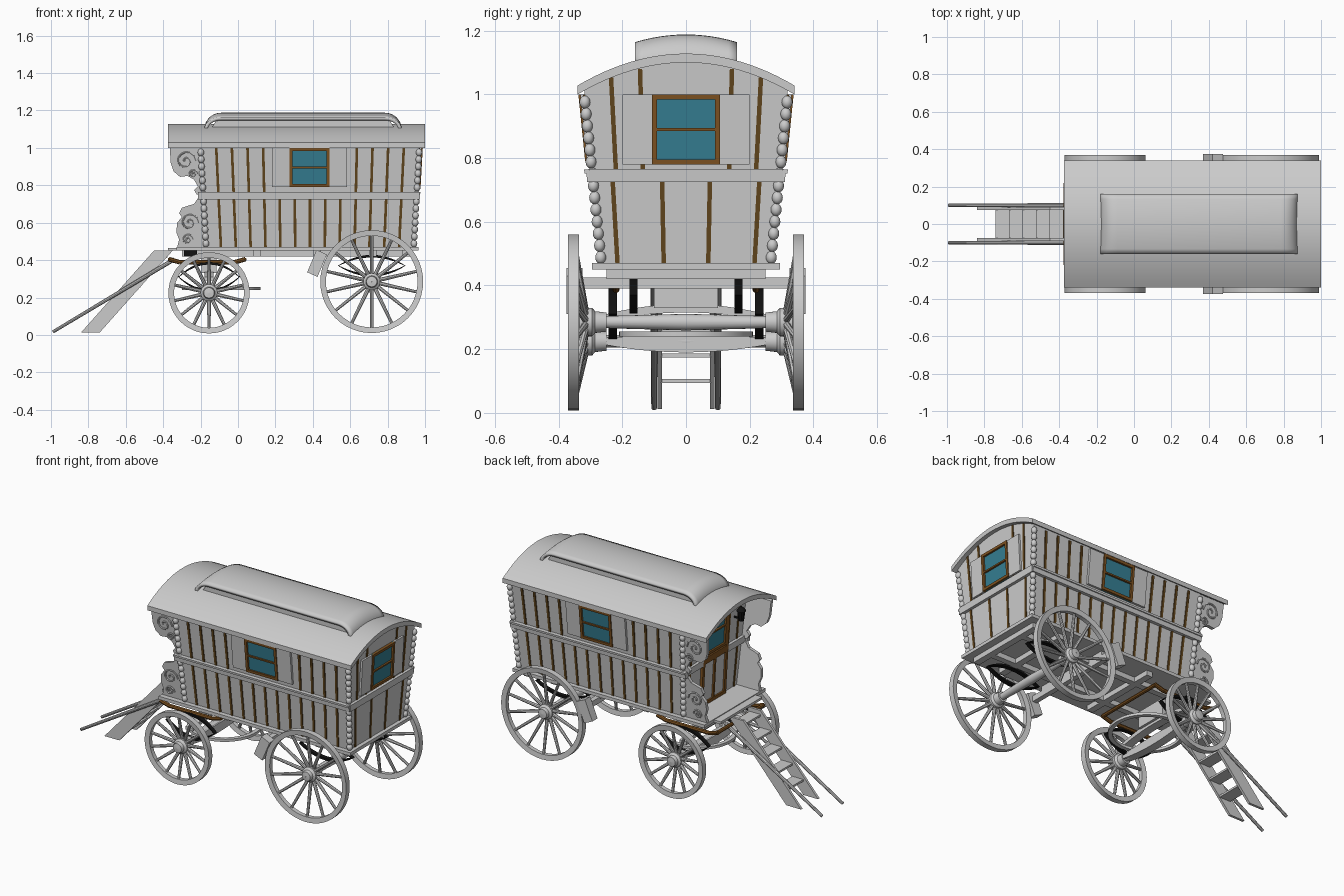
import bpy, bmesh, math
from mathutils import Vector

cube = bpy.data.objects.get("Cube")
if cube:
    bpy.data.objects.remove(cube)


def material(name, rgb):
    m = bpy.data.materials.new(name)
    m.use_nodes = True
    m.diffuse_color = (*rgb, 1)
    m.node_tree.nodes["Principled BSDF"].inputs["Base Color"].default_value = (*rgb, 1)
    return m


GREY = material("pale grey", (0.6, 0.6, 0.6))
WOOD = material("frame brown", (0.21, 0.085, 0.015))
DARK = material("groove brown", (0.12, 0.06, 0.012))
GLASS = material("teal glass", (0.035, 0.21, 0.29))
BLACK = material("black iron", (0.006, 0.006, 0.006))


def finish(name, bm, mat, smooth=False):
    bmesh.ops.recalc_face_normals(bm, faces=bm.faces)
    me = bpy.data.meshes.new(name)
    bm.to_mesh(me)
    bm.free()
    ob = bpy.data.objects.new(name, me)
    bpy.context.collection.objects.link(ob)
    me.materials.append(mat)
    if smooth:
        bpy.ops.object.select_all(action='DESELECT')
        ob.select_set(True)
        bpy.context.view_layer.objects.active = ob
        bpy.ops.object.shade_smooth_by_angle(angle=math.radians(35))
    return ob


# Wall surfaces: each maps (along, height, outward depth) to a point
def lean(z):
    return (z - 0.46) / 0.54

def half_width(z):
    return 0.265 + 0.055 * lean(z)

def end_x(s, z):
    return (0.94 if s > 0 else -0.17) + s * 0.03 * lean(z)

def side(s):
    return lambda a, z, d: Vector((a, s * (half_width(z) + d), z))

def end(s):
    return lambda a, z, d: Vector((end_x(s, z) + s * d, a, z))

def along_y(a, z, d):
    return Vector((a, d, z))

def along_x(a, z, d):
    return Vector((d, a, z))


def plates(name, surface, outlines, d0, d1, mat, smooth=False):
    """Extrude closed outlines on a surface from depth d0 to d1."""
    bm = bmesh.new()
    for pts in outlines:
        lo = [bm.verts.new(surface(a, z, d0)) for a, z in pts]
        hi = [bm.verts.new(surface(a, z, d1)) for a, z in pts]
        bm.faces.new(lo)
        bm.faces.new(hi)
        for i in range(len(pts)):
            j = (i + 1) % len(pts)
            bm.faces.new((lo[i], lo[j], hi[j], hi[i]))
    return finish(name, bm, mat, smooth)


def rect(a0, a1, z0, z1):
    return [(a0, z0), (a1, z0), (a1, z1), (a0, z1)]

def box(name, x0, x1, y0, y1, z0, z1, mat=GREY):
    return plates(name, along_y, [rect(x0, x1, z0, z1)], y0, y1, mat)


def rods(name, segments, mat=GREY, sides=10):
    """Tapered round rods, each (start, end, start radius, end radius)."""
    bm = bmesh.new()
    for p, q, r0, r1 in segments:
        p, q = Vector(p), Vector(q)
        rot = Vector((0, 0, 1)).rotation_difference(q - p).to_matrix().to_4x4()
        rot.translation = (p + q) / 2
        bmesh.ops.create_cone(bm, cap_ends=True, segments=sides, radius1=r0, radius2=r1,
                              depth=(q - p).length, matrix=rot)
    return finish(name, bm, mat, True)


def lathe(name, centre, profile, mat=GREY, axis='y', closed=True, n=48):
    """Turn a (radius, offset) profile about an axis."""
    bm, rings = bmesh.new(), []
    for k in range(n):
        c, s = math.cos(math.tau * k / n), math.sin(math.tau * k / n)
        rings.append([bm.verts.new(Vector(centre) + (Vector((r * c, o, r * s)) if axis == 'y'
                      else Vector((r * c, r * s, o)))) for r, o in profile])
    m = len(profile)
    for k in range(n):
        a, b = rings[k], rings[(k + 1) % n]
        for i in range(m if closed else m - 1):
            bm.faces.new((a[i], a[(i + 1) % m], b[(i + 1) % m], b[i]))
    return finish(name, bm, mat, True)


# Roof arch
def arch(y, base=1.0, rise=0.1):
    return base + rise * (1 - (y / 0.34) ** 2)

ys = [0.34 * (i / 12 - 1) for i in range(25)]
roof = [(y, arch(y)) for y in ys] + [(y, arch(y, 1.028)) for y in reversed(ys)]
plates("roof", along_x, [roof], -0.375, 1.0, GREY, True)

# Body shell with arched gables
outline = [(-half_width(0.46), 0.46), (half_width(0.46), 0.46)]
outline += [(y * 0.94, arch(y * 0.94) + 0.005) for y in reversed(ys)]
bm = bmesh.new()
loops = [[bm.verts.new(end(s)(a, z, 0)) for a, z in outline] for s in (-1, 1)]
for loop in loops:
    bm.faces.new(loop)
for i in range(len(outline)):
    j = (i + 1) % len(outline)
    bm.faces.new((loops[0][i], loops[0][j], loops[1][j], loops[1][i]))
finish("body", bm, GREY)

# Raised skylight: curved lid over a recessed core
def skylight_lid(name, x0, x1, hw, drop, thick):
    stations = [(x0 + 0.09 * (1 - math.cos(t)), math.sin(t)) for t in
                [math.pi / 2 * i / 8 for i in range(9)]]
    stations += [(x0 + x1 - x, h) for x, h in reversed(stations)]
    bm, rows = bmesh.new(), []
    for x, h in stations:
        rows.append([])
        for i in range(13):
            t = i / 6 - 1
            top = 1.188 - drop - 0.024 * t * t
            rows[-1].append(bm.verts.new((x, hw * t, 1.10 + h * (top - 1.10))))
    for a, b in zip(rows, rows[1:]):
        for i in range(12):
            bm.faces.new((a[i], a[i + 1], b[i + 1], b[i]))
    ob = finish(name, bm, GREY, True)
    mod = ob.modifiers.new("thickness", 'SOLIDIFY')
    mod.thickness, mod.offset = thick, -1

skylight_lid("skylight_lid", -0.18, 0.875, 0.16, 0, 0.018)
plates("skylight_core", along_y, [[(-0.15, 1.09), (0.845, 1.09), (0.81, 1.15), (-0.115, 1.15)]],
       -0.14, 0.14, GREY)

# Windows with frame and shutters
def window(name, surface, c, hw, z0, z1, shutter):
    if shutter:
        plates(name + "_shutters", surface, [rect(c - shutter, c - hw, z0, z1),
               rect(c + hw, c + shutter, z0, z1)], -0.002, 0.012, GREY)
    plates(name + "_glass", surface, [rect(c - hw, c + hw, z0, z1)], -0.002, 0.007, GLASS)
    b, m = 0.016, (z0 + z1) / 2
    bars = [rect(c - hw, c - hw + b, z0, z1), rect(c + hw - b, c + hw, z0, z1)]
    bars += [rect(c - hw + b, c + hw - b, z - 0.5 * h, z + 0.5 * h)
             for z, h in ((z0 + b / 2, b), (z1 - b / 2, b), (m, 0.009))]
    plates(name + "_frame", surface, bars, -0.002, 0.018, WOOD)


# Side walls: grooves, rails, windows, porch brackets
def groove_x(u, z):
    return end_x(-1, z) + u * (end_x(1, z) - end_x(-1, z))

def groove(u, z0, z1, w=0.007):
    a, b = groove_x(u, z0), groove_x(u, z1)
    return [(a - w, z0), (a + w, z0), (b + w, z1), (b - w, z1)]

UPPER = [(-0.2, 1.01), (-0.365, 1.01), (-0.36, 0.92), (-0.345, 0.875), (-0.31, 0.845), (-0.27, 0.85),
         (-0.235, 0.83), (-0.215, 0.795), (-0.235, 0.775), (-0.22, 0.75), (-0.18, 0.75)]
LOWER = [(-0.17, 0.47), (-0.325, 0.47), (-0.315, 0.51), (-0.33, 0.55), (-0.325, 0.6), (-0.3, 0.63),
         (-0.315, 0.65), (-0.3, 0.68), (-0.27, 0.69), (-0.235, 0.7), (-0.215, 0.73), (-0.18, 0.73)]
SCROLLS = [(-0.28, 0.93, 0.055), (-0.24, 0.86, 0.025), (-0.26, 0.6, 0.05), (-0.27, 0.51, 0.03)]

for s, tag in ((-1, "front"), (1, "back")):
    wall = side(s)
    strips = [groove(k / 14, 0.47, 0.725) for k in range(1, 14)]
    strips += [groove(k / 14, 0.76, 1.0) for k in range(1, 14) if not 0.18 < groove_x(k / 14, 0.88) < 0.59]
    plates(tag + "_wall_grooves", wall, strips, -0.003, 0.004, DARK)
    plates(tag + "_waist_rail", wall, [rect(-0.215, 0.97, 0.725, 0.758)], -0.01, 0.018, GREY)
    plates(tag + "_waist_moulding", wall, [rect(-0.215, 0.97, 0.752, 0.764)], -0.01, 0.024, GREY)
    window(tag + "_side_window", wall, 0.383, 0.107, 0.79, 1.0, 0.2)
    plates(tag + "_porch_brackets", wall, [UPPER, LOWER], -0.022, -0.002, GREY)
    spirals = []
    for cx, cz, r in SCROLLS:
        pts = [wall(cx + r * (1 - i / 20) * math.cos(i * 0.55), cz + r * (1 - i / 20) * math.sin(i * 0.55), 0)
               for i in range(19)]
        spirals += [(p, q, 0.005, 0.005) for p, q in zip(pts, pts[1:])]
    rods(tag + "_bracket_scrolls", spirals, GREY, 6)

# Beaded corner posts
bm = bmesh.new()
for s in (-1, 1):
    for e in (-1, 1):
        for k in range(14):
            z = 0.488 + k * 0.0375
            made = bmesh.ops.create_uvsphere(bm, u_segments=12, v_segments=8, radius=0.017)["verts"]
            bmesh.ops.scale(bm, verts=made, vec=(1, 1, 1.2))
            bmesh.ops.translate(bm, verts=made, vec=(end_x(e, z), s * half_width(z), z))
finish("corner_beads", bm, GREY, True)

# End walls
for s, tag in ((1, "rear"), (-1, "porch")):
    wall = end(s)
    strips = []
    for y in (-0.215, -0.07, 0.07, 0.215):
        strips.append([(y - 0.007, 0.47), (y + 0.007, 0.47), (y * 1.07 + 0.007, 0.725), (y * 1.07 - 0.007, 0.725)])
    for y in (-0.22, -0.135, 0.135, 0.22):
        t = arch(y) - 0.005
        strips.append([(y - 0.007, 0.76), (y + 0.007, 0.76), (y * 1.07 + 0.007, t), (y * 1.07 - 0.007, t)])
    plates(tag + "_end_grooves", wall, strips, -0.003, 0.004, DARK)
    spans = [(-0.305, 0.305)] if s > 0 else [(-0.3, -0.12), (0.12, 0.3)]
    plates(tag + "_end_rail", wall, [rect(a, b, 0.725, 0.765) for a, b in spans], -0.01, 0.018, GREY)
window("rear_window", end(1), 0, 0.107, 0.78, 1.0, 0.2)

# Porch door and lamps
plates("door_panel", end(-1), [rect(-0.11, 0.11, 0.47, 1.03)], -0.002, 0.006, GREY)
plates("door_frame", end(-1), [rect(-0.12, -0.1, 0.47, 1.03), rect(0.1, 0.12, 0.47, 1.03),
       rect(-0.1, 0.1, 0.73, 0.77), rect(-0.1, 0.1, 0.47, 0.49), rect(-0.007, 0.007, 0.49, 0.73)],
       -0.002, 0.016, WOOD)
window("door_window", end(-1), 0, 0.1, 0.78, 1.03, 0)
for s in (-1, 1):
    rods("porch_lamp", [((-0.24, s * 0.19, 0.9), (-0.24, s * 0.19, 0.96), 0.016, 0.024),
                        ((-0.24, s * 0.19, 0.96), (-0.24, s * 0.19, 0.985), 0.028, 0.006),
                        ((-0.19, s * 0.19, 0.91), (-0.24, s * 0.19, 0.91), 0.006, 0.006)], BLACK)

# Floor and chassis
box("floor", -0.33, 0.965, -0.295, 0.295, 0.45, 0.47)
box("porch_step", -0.375, -0.33, -0.2, 0.2, 0.45, 0.465)
for s in (-1, 1):
    box("chassis_beam", -0.3, 0.92, s * 0.13 - 0.018, s * 0.13 + 0.018, 0.42, 0.45)
for x in (0.1, 0.42, 0.72, 0.9):
    box("cross_beam", x - 0.02, x + 0.02, -0.25, 0.25, 0.42, 0.452)
box("brake_beam", 0.41, 0.44, -0.365, 0.365, 0.39, 0.425)
for s in (-1, 1):
    plates("brake_block", along_y, [[(0.37, 0.335), (0.425, 0.31), (0.475, 0.43), (0.42, 0.455)]],
           s * 0.325, s * 0.375, GREY)

# Wheels: dished spokes, rim, turned hub
def wheel(name, x, z, radius, spokes, s):
    c = (x, 0, z)
    r = radius
    lathe(name + "_rim", c, [(r, s * 0.336), (r, s * 0.37), (r - 0.03, s * 0.366), (r - 0.03, s * 0.34)])
    lathe(name + "_hub", c, [(0.001, s * 0.25), (0.03, s * 0.25), (0.034, s * 0.285), (0.045, s * 0.295),
                             (0.045, s * 0.335), (0.032, s * 0.345), (0.028, s * 0.365), (0.001, s * 0.368)],
          closed=False, n=24)
    segs = []
    for k in range(spokes):
        a = math.tau * (k + 0.5) / spokes
        d = Vector((math.cos(a), 0, math.sin(a)))
        segs.append((Vector((x, s * 0.315, z)) + d * 0.03, Vector((x, s * 0.352, z)) + d * (r - 0.02), 0.011, 0.008))
    rods(name + "_spokes", segs, GREY, 8)

for s, tag in ((-1, "front_side"), (1, "back_side")):
    wheel(tag + "_large_wheel", 0.715, 0.285, 0.275, 14, s)
    wheel(tag + "_small_wheel", -0.155, 0.225, 0.217, 14, s)

# Axles and curved bolsters
for x, z in ((0.715, 0.285), (-0.155, 0.225)):
    rods("axle", [((x, 0, z), (x, s * 0.29, z), 0.026, 0.018) for s in (-1, 1)], GREY, 16)
def bow(half, z, rise, n=12):
    return [(half * (2 * i / n - 1), z + rise * (1 - (2 * i / n - 1) ** 2)) for i in range(n + 1)]
plates("front_axle_belly", along_x, [bow(0.26, 0.215, -0.025) + bow(0.26, 0.235, 0.01)[::-1]], -0.18, -0.13, GREY)
plates("front_bolster", along_x, [bow(0.25, 0.29, 0.025) + bow(0.25, 0.31, 0.032)[::-1]], -0.18, -0.13, GREY)
box("front_pivot", -0.195, -0.115, -0.1, 0.1, 0.33, 0.43)
lathe("turntable_ring", (-0.09, 0, 0.248), [(0.21, -0.008), (0.21, 0.008), (0.185, 0.008), (0.185, -0.008)], axis='z')

# Leaf springs
def spring(x, z, half, rise, y):
    arcs = []
    for d in (-1, 1):
        inner = [(x + a, b) for a, b in bow(half, z, d * (rise - 0.014))]
        outer = [(x + a, b) for a, b in bow(half + 0.006, z, d * rise)]
        arcs.append(inner + outer[::-1])
    plates("leaf_spring", along_y, arcs, y - 0.013, y + 0.013, BLACK)

for s in (-1, 1):
    spring(0.715, 0.37, 0.175, 0.058, s * 0.165)
    spring(-0.155, 0.31, 0.16, 0.08, s * 0.23)
    box("spring_clip", -0.29, -0.22, s * 0.165 - 0.013, s * 0.165 + 0.013, 0.42, 0.452, BLACK)

# Wooden turning frame
for s in (-1, 1):
    rods("turning_frame_side", [((-0.37, s * 0.22, 0.405), (-0.31, s * 0.22, 0.388), 0.012, 0.012),
         ((-0.31, s * 0.22, 0.388), (-0.02, s * 0.22, 0.388), 0.012, 0.012),
         ((-0.02, s * 0.22, 0.388), (0.04, s * 0.22, 0.405), 0.012, 0.012)], WOOD, 8)
for x in (-0.365, 0.035):
    rods("turning_frame_bar", [((x, -0.22, 0.403), (x, 0.22, 0.403), 0.011, 0.011)], WOOD, 8)

# Shafts and entry ladder
for s in (-1, 1):
    rods("shaft", [((-0.99, s * 0.1, 0.016), (-0.34, s * 0.1, 0.405), 0.009, 0.012)])
    plates("ladder_stringer", along_y, [[(-0.84, 0.012), (-0.74, 0.012), (-0.35, 0.45), (-0.45, 0.45)]],
           s * 0.075, s * 0.09, GREY)
for k in range(5):
    x, z = -0.70 + 0.072 * k, 0.1 + 0.08 * k
    box("ladder_tread", x - 0.04, x + 0.035, -0.078, 0.078, z - 0.006, z + 0.006)
